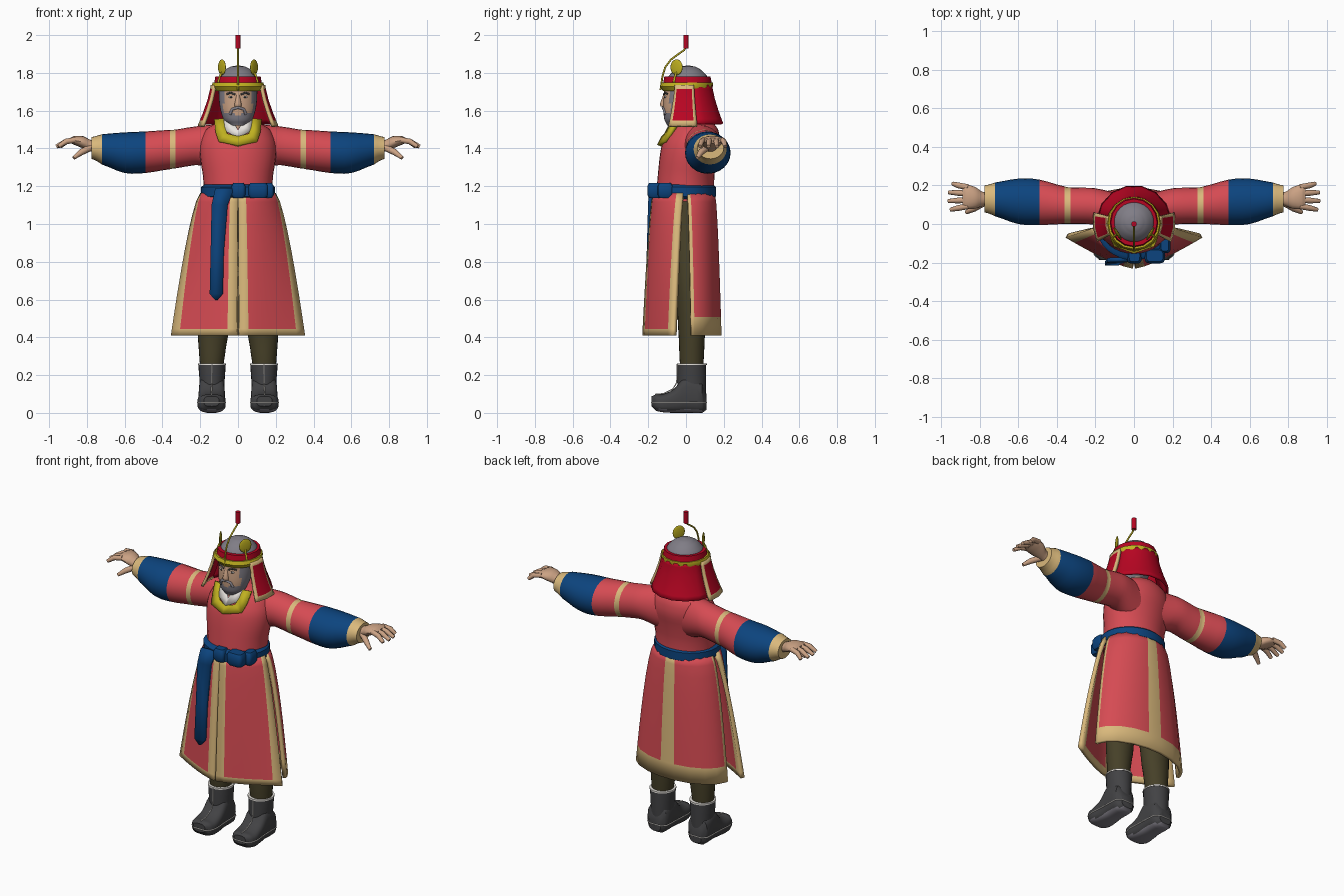
import bpy, bmesh
from math import sin, cos, pi, radians
from mathutils import Vector

if "Cube" in bpy.data.objects:
    bpy.data.objects.remove(bpy.data.objects["Cube"])


def material(name, hexcode):
    rgb = [int(hexcode[i:i + 2], 16) / 255 for i in (0, 2, 4)]
    col = [c / 12.92 if c < 0.04 else ((c + 0.055) / 1.055) ** 2.4 for c in rgb] + [1]
    m = bpy.data.materials.new(name)
    m.use_nodes = True
    m.diffuse_color = col
    m.node_tree.nodes["Principled BSDF"].inputs["Base Color"].default_value = col
    return m


CORAL, TAN, NAVY, RED, GOLD, GREY, SKIN, OLIVE, CHAR, WHITE = [material(*a) for a in (
    ("coral cloth", "D64B53"), ("tan trim", "DAB97C"), ("navy cloth", "0C447E"),
    ("deep red", "B80522"), ("gold", "BFB020"), ("iron grey", "807D86"),
    ("skin", "CBA284"), ("olive trousers", "464028"), ("charcoal leather", "424244"),
    ("white", "ECE8E2"))]


def finish(name, bm, rule, angle=40):
    """Turn a bmesh into an object; rule is a material or a function of centre and normal."""
    bmesh.ops.recalc_face_normals(bm, faces=bm.faces)
    mesh = bpy.data.meshes.new(name)
    bm.to_mesh(mesh)
    bm.free()
    ob = bpy.data.objects.new(name, mesh)
    bpy.context.collection.objects.link(ob)
    used = []
    for p in mesh.polygons:
        m = rule(p.center, p.normal) if callable(rule) else rule
        if m not in used:
            used.append(m)
            mesh.materials.append(m)
        p.material_index = used.index(m)
    bpy.ops.object.select_all(action="DESELECT")
    ob.select_set(True)
    bpy.context.view_layer.objects.active = ob
    bpy.ops.object.shade_smooth_by_angle(angle=radians(angle))
    return ob


def smooth_rows(rows, k):
    """Catmull-Rom interpolation between rows of numbers."""
    out = []
    for i in range(len(rows) - 1):
        p0, p1, p2, p3 = rows[max(i - 1, 0)], rows[i], rows[i + 1], rows[min(i + 2, len(rows) - 1)]
        for j in range(k):
            t = j / k
            row = [b + 0.5 * t * (c - a + t * (2 * a - 5 * b + 4 * c - d + t * (3 * (b - c) + d - a)))
                   for a, b, c, d in zip(p0, p1, p2, p3)]
            row[0] = p1[0] + (p2[0] - p1[0]) * t
            out.append(row)
    return out + [rows[-1]]


def loft(name, axis, rows, rule, s=1, k=3, n=24, e=1.0):
    """Rounded sections: each row is a position on the axis, then two pairs of bounds."""
    bm = bmesh.new()
    rings = []
    for t, a0, a1, b0, b1 in smooth_rows(rows, k):
        ring = []
        for i in range(n):
            c, d = cos(2 * pi * i / n), sin(2 * pi * i / n)
            c, d = [abs(q) ** e * (1 if q > 0 else -1) for q in (c, d)]
            a, b = (a0 + a1 + (a1 - a0) * c) / 2, (b0 + b1 + (b1 - b0) * d) / 2
            x, y, z = {"x": (t, a, b), "y": (a, t, b), "z": (a, b, t)}[axis]
            ring.append(bm.verts.new((s * x, y, z)))
        rings.append(ring)
    for r, q in zip(rings, rings[1:]):
        for i in range(n):
            j = (i + 1) % n
            bm.faces.new((r[i], r[j], q[j], q[i]))
    bm.faces.new(rings[0])
    bm.faces.new(rings[-1])
    return finish(name, bm, rule)


def sheet(name, grid, rule, thick=0.02):
    """Cloth panel from rows of points; rule is a material or a function of column and row."""
    bm = bmesh.new()
    rows = [[bm.verts.new(p) for p in row] for row in grid]
    picks = []
    for i in range(len(rows) - 1):
        for j in range(len(rows[0]) - 1):
            bm.faces.new((rows[i][j], rows[i][j + 1], rows[i + 1][j + 1], rows[i + 1][j]))
            picks.append(rule(j, i) if callable(rule) else rule)
    order = iter(picks)
    ob = finish(name, bm, lambda c, nrm: next(order))
    mod = ob.modifiers.new("thickness", "SOLIDIFY")
    mod.thickness, mod.offset = thick, 0
    return ob


def cord(name, pts, r, mat, tips=None, closed=False):
    cu = bpy.data.curves.new(name, "CURVE")
    cu.dimensions = "3D"
    cu.bevel_depth, cu.bevel_resolution, cu.use_fill_caps = r, 2, True
    sp = cu.splines.new("POLY")
    sp.points.add(len(pts) - 1)
    for i, p in enumerate(pts):
        sp.points[i].co = (*p, 1)
        sp.points[i].radius = tips[i] if tips else 1
    sp.use_cyclic_u = closed
    cu.materials.append(mat)
    ob = bpy.data.objects.new(name, cu)
    bpy.context.collection.objects.link(ob)


def ball(name, loc, size, mat, turn=0):
    bm = bmesh.new()
    bmesh.ops.create_uvsphere(bm, u_segments=16, v_segments=8, radius=1)
    ob = finish(name, bm, mat)
    ob.location, ob.scale, ob.rotation_euler = loc, size, (0, 0, turn)


# Tunic body
loft("tunic_body", "z", [(1.12, -.18, .18, -.16, .15), (1.25, -.185, .185, -.15, .15),
     (1.35, -.2, .2, -.14, .165), (1.43, -.2, .2, -.125, .18), (1.5, -.17, .17, -.09, .17),
     (1.54, -.11, .11, -.06, .14), (1.56, -.07, .07, -.04, .1)], CORAL, n=32)

# Skirt panels
def front_point(u, v, s):
    t, a = v ** 0.7, radians(85) * u
    top = Vector((.19 * sin(a), -.165 * cos(a), 0))
    low = Vector((.004 + .345 * u, -.22 + .16 * u ** 1.3, 0))
    p = top.lerp(low, t)
    return (s * p.x, p.y, 1.16 - .75 * v)


def back_point(u, v):
    a, t = radians(88) * u, v ** 0.6
    return ((.18 + .12 * t) * sin(a), .02 * t + (.145 + .015 * t) * cos(a), 1.16 - .75 * v)


us = [0, .14, .28, .42, .58, .73, .87, 1]
vs = [0, .06, .15, .25, .4, .55, .7, .85, .955, 1]
for s, side in ((1, "left"), (-1, "right")):
    sheet(side + "_front_skirt", [[front_point(u, v, s) for u in us] for v in vs],
          lambda j, i: TAN if j in (0, 6) or i == 8 else CORAL, .024)
ub = [-1, -.93, -.75, -.55, -.32, -.1, .1, .32, .55, .75, .93, 1]
vb = [0, .06, .15, .28, .42, .57, .72, .87, 1]
sheet("back_skirt", [[back_point(u, v) for u in ub] for v in vb],
      lambda j, i: TAN if j in (0, 5, 10) or i == 7 else CORAL)

# Belt, knot and hanging sash
loft("belt", "z", [(1.132, -.18, .18, -.17, .145), (1.145, -.195, .195, -.187, .158),
     (1.195, -.195, .195, -.187, .158), (1.208, -.18, .18, -.17, .145)], NAVY, k=1, n=32)
for name, x0, x1 in (("belt_knot", -.035, .04), ("belt_loop", .055, .16), ("belt_tuck", .13, .19)):
    y = -.15 if x0 > .1 else -.205
    loft(name, "z", [(1.138, x0 + .01, x1 - .01, y + .01, y + .07), (1.155, x0, x1, y, y + .08),
         (1.2, x0, x1, y, y + .08), (1.217, x0 + .01, x1 - .01, y + .01, y + .07)], NAVY, k=1, e=.5)
sheet("hanging_sash", [[(a, y, z), (b, y, z)] for a, b, y, z in (
    (-.12, -.02, -.185, 1.19), (-.14, -.055, -.19, 1.1), (-.145, -.075, -.197, .85),
    (-.15, -.08, -.205, .63), (-.122, -.108, -.205, .598))], NAVY, .022)

# Sleeves, hands, legs and boots
def sleeve_rule(c, nrm):
    x = abs(c.x)
    return TAN if .33 < x < .36 or x > .72 else NAVY if x > .49 else CORAL


foot = [(.108, .1, .18, .015, .1), (.085, .075, .205, 0, .16), (0, .07, .208, 0, .2),
        (-.06, .068, .21, 0, .13), (-.12, .065, .215, .003, .1), (-.16, .075, .205, .012, .098),
        (-.183, .1, .18, .035, .088)]
for s, side in ((1, "left"), (-1, "right")):
    loft(side + "_sleeve", "x", [(.08, -.03, .16, 1.27, 1.53), (.2, -.005, .185, 1.31, 1.52),
         (.27, 0, .188, 1.305, 1.51), (.33, 0, .19, 1.295, 1.5), (.36, 0, .195, 1.29, 1.498),
         (.49, -.005, .23, 1.27, 1.49), (.6, 0, .235, 1.27, 1.485), (.72, .04, .215, 1.315, 1.475),
         (.775, .06, .2, 1.345, 1.46)], sleeve_rule, s)
    loft(side + "_palm", "x", [(.74, .09, .17, 1.37, 1.44), (.78, .095, .165, 1.385, 1.445),
         (.82, .08, .19, 1.4, 1.465), (.87, .078, .205, 1.42, 1.465),
         (.89, .09, .195, 1.428, 1.455)], SKIN, s, n=16)
    for i in range(4):
        y, reach = .092 + .033 * i, (.95, .962, .96, .94)[i]
        tip = y + (i - 1.5) * .012
        cord(f"{side}_finger_{i + 1}", [(s * .86, y, 1.445), (s * .91, (y + tip) / 2, 1.437),
             (s * reach, tip, 1.41)], .015, SKIN, (1, 1, .7))
    cord(side + "_thumb", [(s * .78, .11, 1.405), (s * .83, .08, 1.38), (s * .87, .06, 1.35)],
         .017, SKIN, (1.1, 1, .6))
    loft(side + "_trouser", "z", [(.22, .08, .2, -.03, .09), (.3, .07, .205, -.035, .095),
         (.42, .05, .213, -.04, .1), (.7, .02, .21, -.06, .1), (1.13, 0, .15, -.1, .1)], OLIVE, s)
    loft(side + "_boot_shaft", "z", [(.05, .075, .2, -.04, .105), (.15, .072, .202, -.045, .107),
         (.26, .065, .21, -.045, .107)], CHAR, s)
    loft(side + "_boot_foot", "y", foot, lambda c, nrm: GREY if nrm.z < -.7 and c.z < .03 else CHAR,
         s, e=.65)
    loft(side + "_boot_top_piping", "z", [(.253, .063, .212, -.048, .11),
         (.262, .063, .212, -.048, .11)], WHITE, s, k=1)
    cord(side + "_sole_piping", [(s * r[2], r[0], .055) for r in foot]
         + [(s * r[1], r[0], .055) for r in reversed(foot)], .003, WHITE, closed=True)
    cord(side + "_front_seam", [(s * .138, -.047, .26), (s * .138, -.049, .16),
         (s * .139, -.07, .126), (s * .14, -.12, .102), (s * .14, -.165, .098)], .003, WHITE)

# Neck and collars
def collar_row(pts, lift=0):
    both = [(-x, z) for x, z in pts] + [(x, z) for x, z in reversed(pts[:-1])]
    return [(x, -.14 + (z - 1.42) * .5 + 2.5 * x * x + lift, z) for x, z in both]


loft("neck", "z", [(1.45, -.06, .06, -.085, .05), (1.6, -.055, .055, -.085, .05)], SKIN)
sheet("gold_collar", [collar_row([(.122, 1.55), (.115, 1.48), (.1, 1.435), (0, 1.415)]),
      collar_row([(.075, 1.555), (.068, 1.51), (.055, 1.475), (0, 1.46)])], GOLD, .022)
sheet("white_collar", [collar_row([(.078, 1.56), (.065, 1.49), (0, 1.455)], .004),
      collar_row([(.035, 1.565), (.02, 1.53), (0, 1.495)], .004)], WHITE, .016)

# Head with beard
def head_rule(c, nrm):
    beard = c.z < 1.592 or abs(c.x) > .076 or c.y > -.03
    lip = abs(c.x) < .02 and 1.578 < c.z < 1.6
    return SKIN if lip and c.y < 0 else GREY if beard else SKIN


loft("head", "z", [(1.522, -.045, .045, -.1, -.02), (1.55, -.075, .075, -.114, .02),
     (1.6, -.092, .092, -.12, .05), (1.65, -.1, .1, -.12, .08), (1.7, -.102, .102, -.116, .1),
     (1.76, -.1, .1, -.11, .1)], head_rule, k=4, n=32)
loft("nose", "z", [(1.622, -.018, .018, -.134, -.1), (1.636, -.018, .018, -.138, -.1),
     (1.69, -.008, .008, -.118, -.1)], SKIN, k=2, n=12)
cord("moustache", [(-.042, -.108, 1.58), (-.03, -.116, 1.608), (0, -.121, 1.617),
     (.03, -.116, 1.608), (.042, -.108, 1.58)], .008, GREY)
for s, side in ((1, "left"), (-1, "right")):
    ball(side + "_eye", (s * .036, -.109, 1.673), (.015, .006, .006), WHITE)
    ball(side + "_pupil", (s * .036, -.113, 1.673), (.006, .004, .006), CHAR)
    cord(side + "_brow", [(s * .015, -.117, 1.686), (s * .04, -.11, 1.695),
         (s * .06, -.097, 1.688)], .005, CHAR)

# Helmet
loft("helmet_dome", "z", [(1.75, -.112, .112, -.102, .122), (1.785, -.1, .1, -.09, .11),
     (1.815, -.072, .072, -.062, .082), (1.833, -.04, .04, -.03, .05),
     (1.84, -.004, .004, .006, .014)], GREY)
loft("helmet_red_band", "z", [(1.735, -.128, .128, -.122, .138), (1.78, -.12, .12, -.115, .13)],
     RED, k=1, n=16)
loft("helmet_gold_band", "z", [(1.705, -.128, .128, -.122, .135), (1.728, -.142, .142, -.138, .142),
     (1.748, -.134, .134, -.13, .142)], GOLD, k=1, n=16)


def flap_point(deg, v, r0, r1, low):
    a, r = radians(deg), r0 + (r1 - r0) * v ** 1.4
    return (r * sin(a), .008 + r * cos(a), 1.735 + (low - 1.735) * v)


fv = [0, .1, .35, .65, .88, 1]
sheet("neck_guard", [[flap_point(d, v, .128, .188, 1.53) for d in range(-84, 85, 24)] for v in fv],
      RED, .012)
for s, side in ((1, "left"), (-1, "right")):
    sheet(side + "_cheek_flap", [[flap_point(s * d, v, .138, .208, 1.518)
          for d in (76, 81, 97, 113, 118)] for v in fv],
          lambda j, i: TAN if j in (0, 3) or i in (0, 4) else RED, .016)
    ball(side + "_helmet_disc", (s * .085, -.05, 1.83), (.008, .038, .042), GOLD, -s * .55)
    cord(side + "_disc_stem", [(s * .105, -.065, 1.75), (s * .085, -.05, 1.81)], .006, GOLD)

# Plume
cord("plume_stem", [(0, -.135, 1.71), (0, -.125, 1.78), (0, -.11, 1.83), (0, -.08, 1.87),
     (0, -.04, 1.9), (0, -.01, 1.92), (0, 0, 1.94)], .005, GOLD)
loft("plume", "z", [(1.93, -.014, .014, -.014, .014), (2, -.014, .014, -.014, .014)], RED, k=1, n=12)
